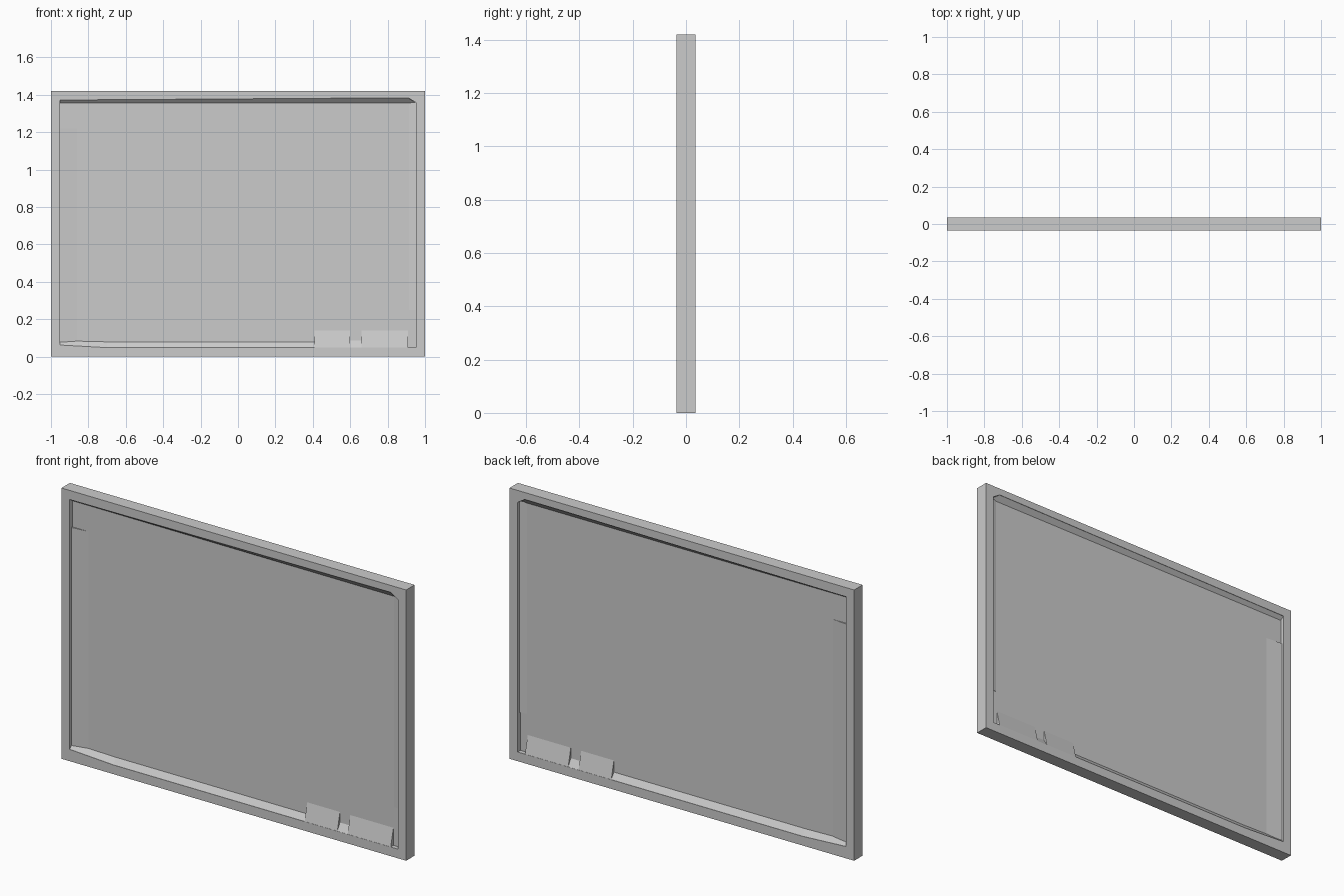
import bpy, bmesh

if "Cube" in bpy.data.objects:
    bpy.data.objects.remove(bpy.data.objects["Cube"])

HALF = 0.035      # half depth of the frame
SHEET = 0.012     # half depth of the recessed panel


def finish(name, bm):
    bmesh.ops.recalc_face_normals(bm, faces=bm.faces)
    mesh = bpy.data.meshes.new(name)
    bm.to_mesh(mesh)
    bm.free()
    obj = bpy.data.objects.new(name, mesh)
    bpy.context.collection.objects.link(obj)
    return obj


def ring(name, outer, inner, half):
    """Flat frame between two matching x-z outlines."""
    bm = bmesh.new()
    loops = [[bm.verts.new((x, y, z)) for x, z in pts]
             for pts, y in ((outer, -half), (inner, -half), (inner, half), (outer, half))]
    n = len(outer)
    for k in range(4):
        a, b = loops[k], loops[(k + 1) % 4]
        for i in range(n):
            j = (i + 1) % n
            bm.faces.new((a[i], a[j], b[j], b[i]))
    return finish(name, bm)


def slope(name, rim, foot, rim_half):
    """Fillet on both sides of the panel, falling from a rim edge to a foot edge."""
    bm = bmesh.new()
    ends = []
    for (rx, rz), (fx, fz) in zip(rim, foot):
        ends.append([bm.verts.new(p) for p in (
            (rx, -rim_half, rz), (fx, -SHEET, fz), (fx, SHEET, fz), (rx, rim_half, rz))])
    a, b = ends
    bm.faces.new(a)
    bm.faces.new(b)
    for i in range(4):
        j = (i + 1) % 4
        bm.faces.new((a[i], a[j], b[j], b[i]))
    return finish(name, bm)


# Outer frame with a slightly uneven opening
outer = [(-1, 0), (-0.7, 0), (1, 0), (1, 1.42), (0.91, 1.42), (-1, 1.42)]
inner = [(-0.953, 0.062), (-0.7, 0.048), (0.953, 0.048),
         (0.953, 1.357), (0.91, 1.384), (-0.953, 1.372)]
ring("frame", outer, inner, HALF)

# Recessed panel, filling the opening
bm = bmesh.new()
front = [bm.verts.new((x, -SHEET, z)) for x, z in inner]
back = [bm.verts.new((x, SHEET, z)) for x, z in inner]
bm.faces.new(front)
bm.faces.new(back)
finish("panel", bm)

# Sloped edges: name, rim edge, foot edge, half depth at the rim
edges = [
    ("top_slope", ((-0.953, 1.372), (0.91, 1.384)), ((-0.953, 1.357), (0.953, 1.355)), 0.033),
    ("bottom_slope_end", ((-0.953, 0.062), (-0.7, 0.048)), ((-0.953, 0.085), (-0.7, 0.079)), 0.034),
    ("bottom_slope", ((-0.7, 0.048), (0.41, 0.048)), ((-0.7, 0.079), (0.41, 0.079)), 0.034),
    ("bottom_slope_gap", ((0.6, 0.048), (0.66, 0.048)), ((0.6, 0.085), (0.66, 0.085)), 0.034),
    ("bottom_ramp_inner", ((0.41, 0.048), (0.6, 0.048)), ((0.41, 0.14), (0.6, 0.14)), 0.034),
    ("bottom_ramp_outer", ((0.66, 0.048), (0.91, 0.048)), ((0.66, 0.14), (0.91, 0.14)), 0.034),
    ("left_slope", ((-0.953, 0.07), (-0.953, 1.22)), ((-0.86, 0.08), (-0.86, 1.22)), 0.02),
    ("right_slope", ((0.953, 0.25), (0.953, 1.357)), ((0.915, 0.25), (0.915, 1.36)), 0.018),
]
for name, rim, foot, half in edges:
    slope(name, rim, foot, half)
